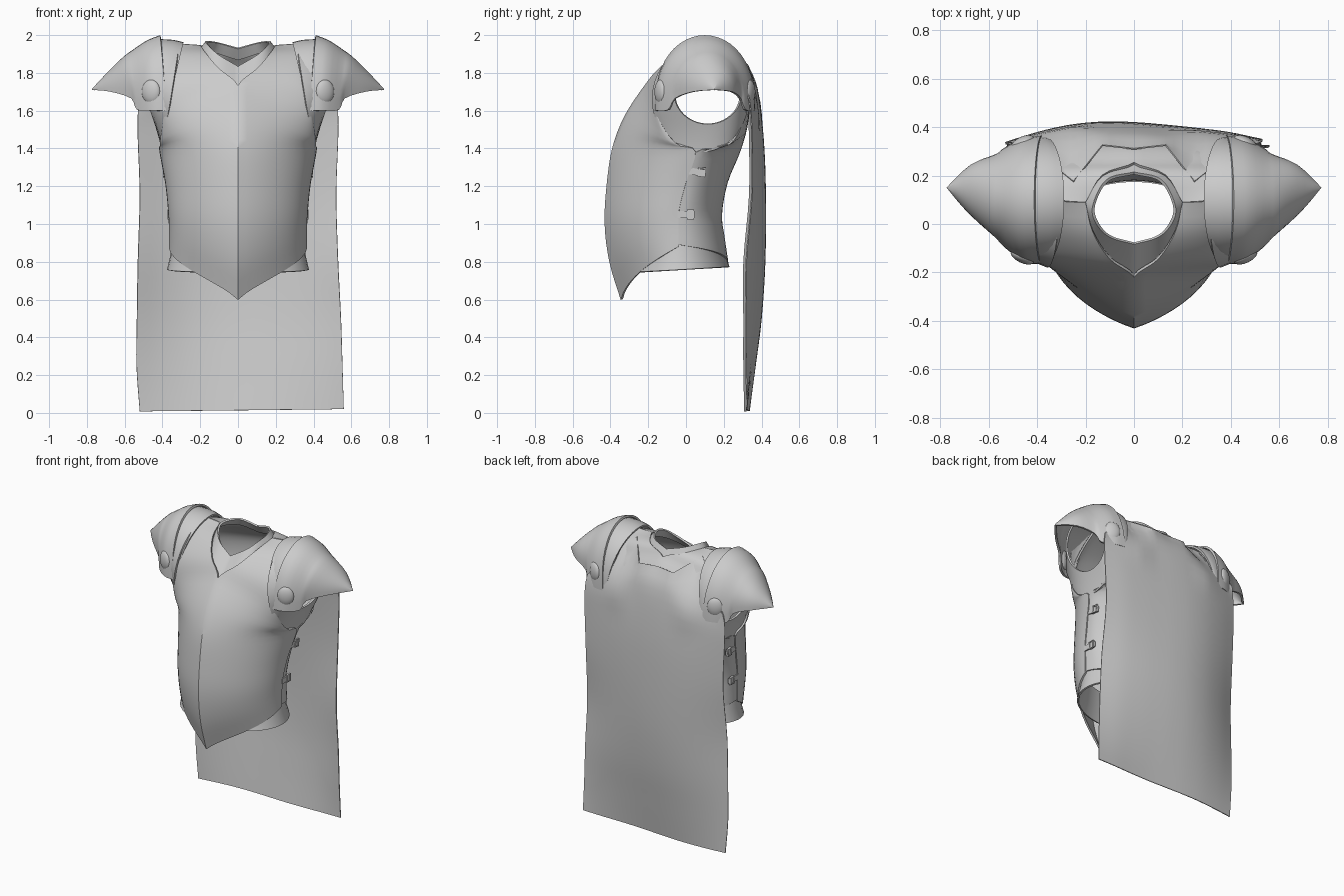
import bpy, bmesh, math
from mathutils import Vector as V

if "Cube" in bpy.data.objects:
    bpy.data.objects.remove(bpy.data.objects["Cube"])


def spline(pts, n):
    """Catmull-Rom curve through pts, n steps per span."""
    pts = [V(p) for p in pts]
    out = []
    for i in range(len(pts) - 1):
        a, b = pts[i], pts[i + 1]
        p = pts[i - 1] if i else a * 2 - b
        q = pts[i + 2] if i + 2 < len(pts) else b * 2 - a
        for k in range(n):
            t = k / n
            out.append(0.5 * (2 * a + (b - p) * t + (2 * p - 5 * a + 4 * b - q) * t * t
                              + (3 * a - p - 3 * b + q) * t ** 3))
    return out + [pts[-1]]


def finish(ob, thick, angle=38):
    bpy.context.view_layer.objects.active = ob
    bpy.ops.object.select_all(action='DESELECT')
    ob.select_set(True)
    if thick:
        m = ob.modifiers.new("thickness", 'SOLIDIFY')
        m.thickness, m.offset = thick, 0
        bpy.ops.object.modifier_apply(modifier=m.name)
    bpy.ops.object.shade_smooth_by_angle(angle=math.radians(angle))


def sheet(name, rows, mirror=True, thick=0.012, closed=False):
    """Skin a grid of points, optionally mirrored across x = 0."""
    bm = bmesh.new()
    for s in ((1, -1) if mirror else (1,)):
        g = [[bm.verts.new((s * p[0], p[1], p[2])) for p in r] for r in rows]
        n = len(g[0])
        for r0, r1 in zip(g, g[1:]):
            for j in range(n if closed else n - 1):
                k = (j + 1) % n
                bm.faces.new((r0[j], r0[k], r1[k], r1[j]))
    bmesh.ops.remove_doubles(bm, verts=bm.verts, dist=1e-4)
    bmesh.ops.recalc_face_normals(bm, faces=bm.faces)
    me = bpy.data.meshes.new(name)
    bm.to_mesh(me)
    bm.free()
    ob = bpy.data.objects.new(name, me)
    bpy.context.collection.objects.link(ob)
    finish(ob, thick)
    return ob


def plate(name, inner, outer, pointed, rise):
    """Half body plate bulging from its centre line to its side edge."""
    rows = []
    for a, b in zip(spline(inner, 4), spline(outer, 4)):
        a.x = max(a.x, 0)
        r = []
        for k in range(15):
            t = k / 14
            f = pointed * (1 - t) + (1 - pointed) * math.cos(t * math.pi / 2)
            e = rise if b.z > a.z else 1
            r.append((a.x + (b.x - a.x) * math.sin(t * math.pi / 2),
                      b.y + (a.y - b.y) * f, a.z + (b.z - a.z) * t ** e))
        rows.append(r)
    sheet(name, rows)


# breastplate with centre ridge and V neck
plate("breastplate",
      [(0, -.34, .60), (0, -.40, .80), (0, -.425, 1.0), (0, -.415, 1.2), (0, -.385, 1.4),
       (0, -.32, 1.57), (0, -.215, 1.73), (.10, -.14, 1.82), (.17, -.03, 1.90), (.20, .09, 1.94)],
      [(.36, -.04, .88), (.36, -.04, .98), (.365, -.035, 1.08), (.38, 0, 1.22), (.41, .05, 1.385),
       (.408, -.055, 1.43), (.39, -.14, 1.56), (.36, -.13, 1.73), (.33, -.02, 1.88), (.31, .10, 1.95)], .5, .78)

# backplate
plate("backplate",
      [(0, .22, .77), (0, .20, .92), (0, .185, 1.05), (0, .215, 1.22), (0, .28, 1.38), (0, .32, 1.52),
       (0, .335, 1.68), (0, .32, 1.80), (0, .25, 1.89), (.13, .20, 1.93), (.20, .09, 1.94)],
      [(.355, -.04, .89), (.355, -.04, .98), (.36, -.035, 1.08), (.373, 0, 1.22), (.405, .05, 1.38),
       (.40, .22, 1.42), (.38, .29, 1.53), (.36, .29, 1.70), (.35, .25, 1.80), (.33, .20, 1.89),
       (.31, .10, 1.95)], .05, .5)

# inner collar, set slightly behind the plate neckline
lo = spline([(0, -.215, 1.73), (.10, -.14, 1.82), (.17, -.03, 1.90), (.20, .09, 1.94),
             (.13, .20, 1.93), (0, .25, 1.89)], 5)
lo = [p + V((0, .012 if p.y < .05 else 0, -.02)) for p in lo]
hi = spline([(0, -.08, 1.83), (.10, -.05, 1.89), (.155, .01, 1.945), (.165, .08, 1.965),
             (.11, .18, 1.96), (0, .21, 1.93)], 5)
mid = [(a + b) / 2 for a, b in zip(lo, hi)]
sheet("collar", [lo, mid, hi])

# undershirt hem below the plates
ring = [2 * math.pi * k / 40 for k in range(40)]
sheet("shirt_hem", [[(w * math.cos(a), -.035 + d * math.sin(a), z + .015 * math.sin(a)) for a in ring]
                    for w, d, z in ((.37, .26, .757), (.353, .235, .83), (.34, .215, .95))],
      mirror=False, closed=True)

# undershirt sleeves around the arm openings
sheet("sleeves", [[(x + s * math.sin(a), cy + ry * math.cos(a), cz + rz * math.sin(a)) for a in ring]
                  for x, s, cy, ry, cz, rz in ((.355, -.045, .075, .25, 1.66, .28),
                                               (.43, .02, .09, .235, 1.67, .225),
                                               (.49, .055, .115, .175, 1.69, .16))], closed=True)


# shoulder armour: arched sections (x at base, x at top, y centre, y radius, base z, top z)
def arches(name, secs, n):
    rows = []
    A, B = spline([s[:3] for s in secs], n), spline([s[3:] for s in secs], n)
    for a, b in zip(A, B):
        r = []
        for k in range(25):
            t = math.pi * k / 24
            s = max(math.sin(t), 0)
            r.append((a.x + (a.y - a.x) * s, a.z - b.x * math.cos(t), b.y + (b.z - b.y) * s ** .82))
        rows.append(r)
    sheet(name, rows, thick=.014)


arches("shoulder_inner_bands", [(.365, .29, .10, .25, 1.60, 1.955), (.375, .345, .10, .255, 1.595, 1.968),
                                (.40, .42, .10, .25, 1.60, 1.972)], 2)
arches("pauldrons", [(.38, .41, .10, .26, 1.60, 1.993), (.45, .48, .10, .25, 1.60, 1.965),
                     (.53, .555, .11, .20, 1.605, 1.915), (.56, .60, .115, .17, 1.665, 1.882),
                     (.67, .67, .14, .10, 1.70, 1.815), (.767, .767, .15, 0, 1.71, 1.712)], 3)


# domed rivets on front and back of each pauldron
for sx in (1, -1):
    for y, rot, side in ((-.135, 25, "front"), (.335, -25, "back")):
        bpy.ops.mesh.primitive_uv_sphere_add(segments=20, ring_count=12, location=(sx * .46, y, 1.70),
                                             rotation=(0, 0, math.radians(rot * sx)))
        ob = bpy.context.object
        ob.name = "rivet_" + side
        ob.scale = (.053, .026, .064)
        finish(ob, 0)


# side straps with square buckles
def box(name, loc, size, tilt):
    bpy.ops.mesh.primitive_cube_add(size=1, location=loc, rotation=(math.radians(tilt), 0, 0))
    ob = bpy.context.object
    ob.name, ob.scale = name, size


for sx in (1, -1):
    for x, y, z, tilt in ((.384, .06, 1.275, -8), (.362, 0, 1.05, 0)):
        box("strap", (sx * x, y, z), (.016, .09, .036), tilt)
        for d in (-.016, .016):
            box("buckle_bar", (sx * (x + .005), y + .024 + d, z), (.014, .007, .05), tilt)
        for d in (-.022, .022):
            box("buckle_rail", (sx * (x + .005), y + .024, z + d), (.014, .036, .007), tilt)

# cape hanging from the shoulders: rows of z, half width, centre y, edge y, sideways drift
half = [(0, .31, 1.85), (.13, .325, 1.845), (.25, .175, 1.935), (.40, .29, 1.84), (.52, .335, 1.66)]
ctrl = [[(-x, y, z) for x, y, z in half[:0:-1]] + half]
for z, w, yc, ye, dx in ((1.72, .53, .375, .335, 0), (1.45, .53, .408, .34, 0), (1.15, .52, .42, .34, 0),
                         (.8, .53, .418, .31, 0), (.5, .54, .398, .31, .005),
                         (.25, .545, .365, .31, .008), (.008, .54, .33, .315, .02)):
    row = []
    for k in range(-4, 5):
        u = k / 4
        zz = z - (.14 * u * u if z > 1.6 else 0) + (.006 * (1 + u) if z < .1 else 0)
        row.append((u * w + dx, yc + (ye - yc) * u * u + .008 * math.sin(4 * u + 3.5), zz))
    ctrl.append(row)
lines = [spline(r, 4) for r in ctrl]
top = [V(p) for p in ctrl[0]]
lines[0] = [top[i].lerp(top[i + 1], k / 4) for i in range(8) for k in range(4)] + [top[-1]]
sheet("cape", [spline(c, 4) for c in zip(*lines)], mirror=False, thick=.006)
